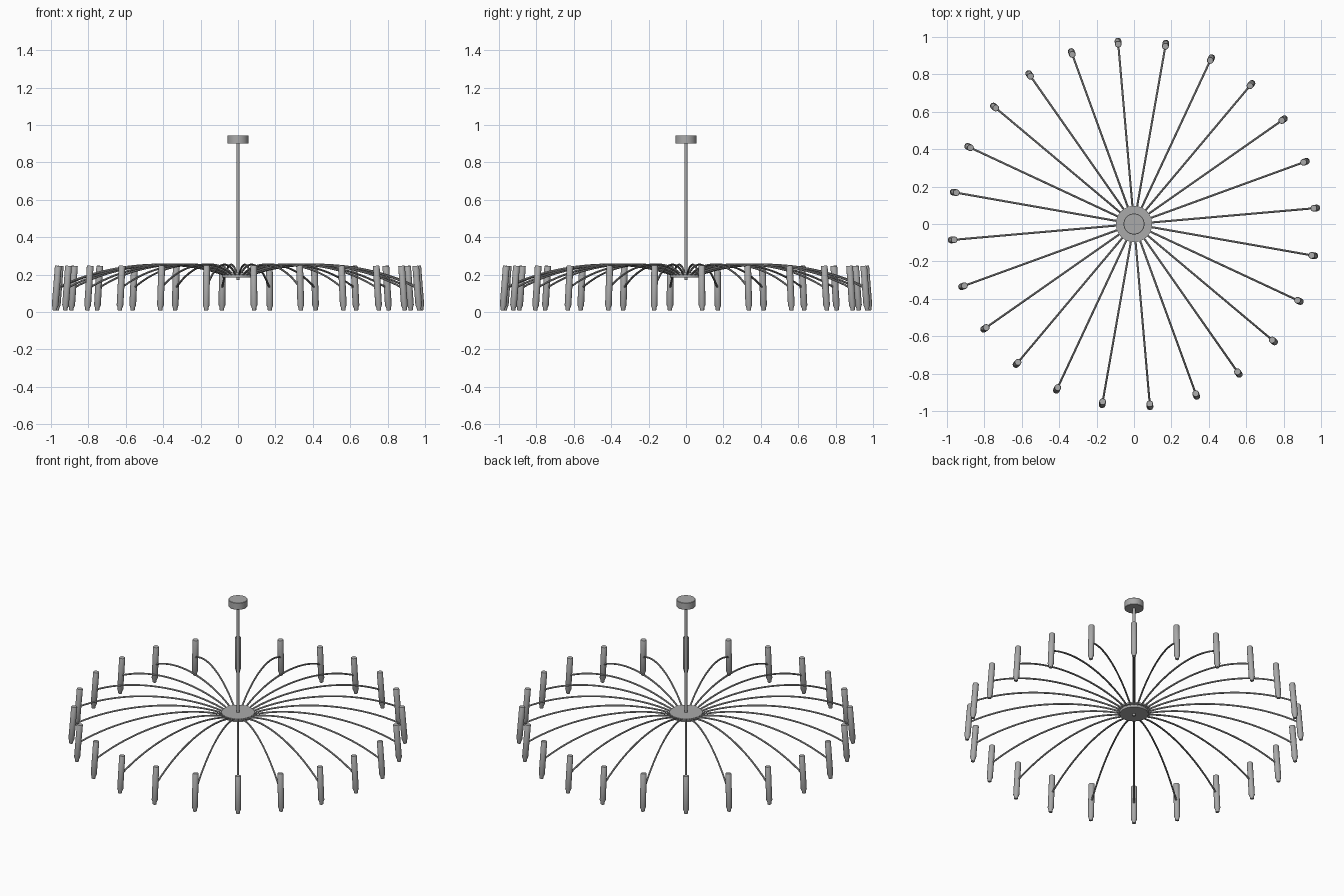
import bpy
import bmesh
from math import radians, cos, sin, tau
from mathutils import Vector, Matrix

cube = bpy.data.objects.get("Cube")
if cube:
    bpy.data.objects.remove(cube)

# One brushed metal colour
metal = bpy.data.materials.new("grey_metal")
metal.use_nodes = True
GREY = (0.4, 0.4, 0.4, 1)
metal.diffuse_color = GREY
metal.node_tree.nodes["Principled BSDF"].inputs["Base Color"].default_value = GREY

ARMS = 24
OFFSET = radians(5)


def add_object(name, bm):
    bmesh.ops.recalc_face_normals(bm, faces=bm.faces)
    mesh = bpy.data.meshes.new(name)
    bm.to_mesh(mesh)
    bm.free()
    mesh.materials.append(metal)
    obj = bpy.data.objects.new(name, mesh)
    bpy.context.collection.objects.link(obj)
    bpy.ops.object.select_all(action="DESELECT")
    obj.select_set(True)
    bpy.context.view_layer.objects.active = obj
    bpy.ops.object.shade_smooth_by_angle(angle=radians(35))
    return obj


def bridge(bm, rings):
    """Skin a list of vertex rings and cap both ends."""
    for a, b in zip(rings, rings[1:]):
        n = len(a)
        for i in range(n):
            j = (i + 1) % n
            bm.faces.new((a[i], a[j], b[j], b[i]))
    bm.faces.new(rings[0])
    bm.faces.new(rings[-1])


def lathe(name, profile, sides):
    """Turn (radius, height) points round the z axis."""
    bm = bmesh.new()
    rings = [[bm.verts.new((r * cos(tau * i / sides), r * sin(tau * i / sides), z))
              for i in range(sides)] for r, z in profile]
    bridge(bm, rings)
    return add_object(name, bm)


def arm_points(steps=28):
    """Cubic curve in the xz plane from the hub to the lamp."""
    p = [Vector(c) for c in ((0.07, 0, 0.197), (0.3, 0, 0.285), (0.68, 0, 0.275), (0.968, 0, 0.13))]
    for k in range(steps + 1):
        t = k / steps
        s = 1 - t
        yield s**3 * p[0] + 3 * s*s*t * p[1] + 3 * s*t*t * p[2] + t**3 * p[3]


def arm(radius=0.0055, sides=8):
    bm = bmesh.new()
    pts = list(arm_points())
    side = Vector((0, 1, 0))
    rings = []
    for k, p in enumerate(pts):
        tangent = (pts[min(k + 1, len(pts) - 1)] - pts[max(k - 1, 0)]).normalized()
        up = tangent.cross(side)
        rings.append([bm.verts.new(p + radius * (cos(tau * i / sides) * side + sin(tau * i / sides) * up))
                      for i in range(sides)])
    bridge(bm, rings)
    return add_object("arm", bm)


def repeat_round(obj):
    """Copy an object evenly round the hub."""
    base = obj.matrix_basis.copy()
    for k in range(ARMS):
        copy = obj if k == 0 else obj.copy()
        if k:
            bpy.context.collection.objects.link(copy)
        copy.matrix_basis = Matrix.Rotation(OFFSET + tau * k / ARMS, 4, "Z") @ base


# Ceiling canopy, rod, hub plates and finial
lathe("ceiling_canopy", [(0.054, 0.9), (0.056, 0.902), (0.056, 0.943), (0.054, 0.945)], 48)
lathe("rod", [(0.009, 0.19), (0.009, 0.91)], 20)
lathe("hub_top_plate", [(0.097, 0.2), (0.097, 0.211)], 48)
lathe("hub_bottom_plate", [(0.085, 0.184), (0.085, 0.201)], 48)
lathe("hub_finial", [(0.007, 0.17), (0.009, 0.173), (0.009, 0.19)], 16)

# Curved arms
repeat_round(arm())

# Lamp tubes with a stepped, tapered tip, leaning slightly outward at the foot
lamp = lathe("lamp_tube", [(0.010, -0.12), (0.012, -0.117), (0.012, -0.107), (0.018, -0.092),
                           (0.018, 0.116), (0.016, 0.119)], 20)
lamp.matrix_basis = Matrix.Translation((0.974, 0, 0.128)) @ Matrix.Rotation(radians(-4.5), 4, "Y")
repeat_round(lamp)
